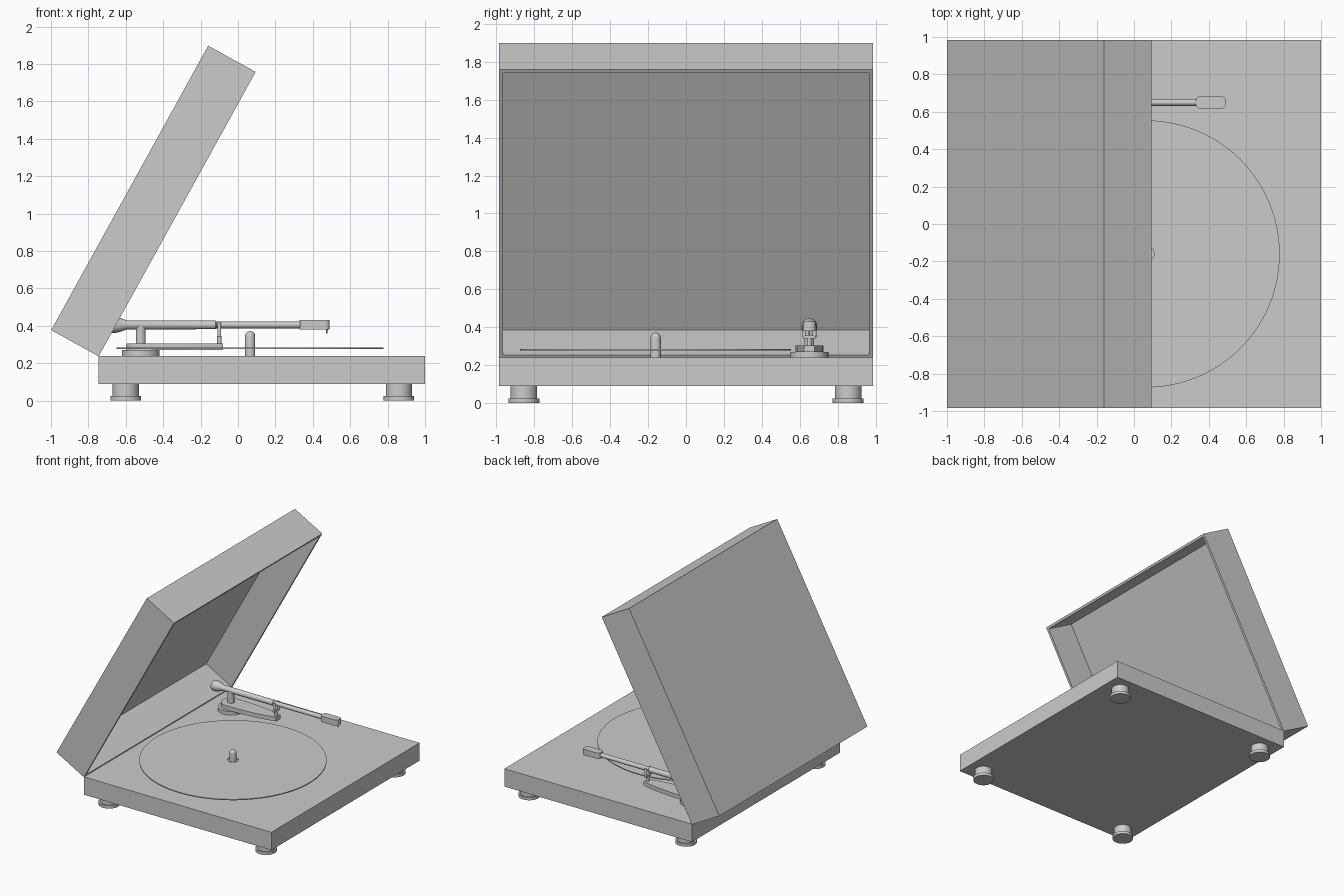
import bpy, bmesh, math
from mathutils import Vector, Matrix

if "Cube" in bpy.data.objects:
    bpy.data.objects.remove(bpy.data.objects["Cube"])


def finish(name, bm, smooth=False):
    bmesh.ops.recalc_face_normals(bm, faces=bm.faces)
    me = bpy.data.meshes.new(name)
    bm.to_mesh(me)
    bm.free()
    ob = bpy.data.objects.new(name, me)
    bpy.context.collection.objects.link(ob)
    if smooth:
        bpy.ops.object.select_all(action='DESELECT')
        ob.select_set(True)
        bpy.context.view_layer.objects.active = ob
        bpy.ops.object.shade_smooth_by_angle(angle=math.radians(35))
    return ob


def box(name, lo, hi, bevel=0):
    lo, hi = Vector(lo), Vector(hi)
    bm = bmesh.new()
    bmesh.ops.create_cube(bm, size=1, matrix=Matrix.Translation((lo + hi) / 2)
                          @ Matrix.Diagonal((*(hi - lo), 1)))
    if bevel:
        edges = [e for e in bm.edges if abs(e.verts[0].co.z - e.verts[1].co.z) > 1e-4]
        bmesh.ops.bevel(bm, geom=edges, offset=bevel, segments=5, profile=0.5, affect='EDGES')
    return finish(name, bm, bool(bevel))


def lathe(name, profile, loc, along_x=False, steps=32, closed=False):
    """Revolve (radius, height) points around z, or around x."""
    bm = bmesh.new()
    vs = [bm.verts.new((r, 0, z)) for r, z in profile]
    edges = [bm.edges.new(p) for p in zip(vs, vs[1:])]
    if closed:
        edges.append(bm.edges.new((vs[-1], vs[0])))
    bmesh.ops.spin(bm, geom=vs + edges, cent=(0, 0, 0), axis=(0, 0, 1),
                   angle=math.tau, steps=steps)
    bmesh.ops.remove_doubles(bm, verts=bm.verts, dist=1e-5)
    if along_x:
        bmesh.ops.rotate(bm, verts=bm.verts, matrix=Matrix.Rotation(math.pi / 2, 3, 'Y'))
    ob = finish(name, bm, True)
    ob.location = loc
    return ob


# Plinth and feet
box("plinth", (-0.745, -0.985, 0.09), (1, 0.985, 0.24))
for x, xn in ((-0.6, "rear"), (0.86, "front")):
    for y, yn in ((-0.855, "left"), (0.855, "right")):
        lathe(f"foot_{xn}_{yn}", [(0, 0), (0.082, 0), (0.082, 0.024), (0.07, 0.024),
                                  (0.07, 0.09), (0, 0.09)], (x, y, 0))

# Open lid: hollow tray hinged on the rear edge of the plinth
lid = box("lid", (0, -0.985, 0), (1.737, 0.985, 0.29))
bm = bmesh.new()
bm.from_mesh(lid.data)
bmesh.ops.delete(bm, geom=[f for f in bm.faces if f.normal.z < -0.9], context='FACES')
bm.to_mesh(lid.data)
bm.free()
shell = lid.modifiers.new("shell", 'SOLIDIFY')
shell.thickness = 0.02
shell.offset = -1
shell.use_even_offset = True
lid.rotation_euler = (0, math.radians(-61.1), 0)
lid.location = (-0.745, 0, 0.237)

# Record with centre hole, and spindle
lathe("record", [(0.042, -0.004), (0.714, -0.004), (0.714, 0.004), (0.042, 0.004)],
      (0.065, -0.16, 0.281), steps=96, closed=True)
dome = [(0.027 * math.cos(a), 0.345 + 0.027 * math.sin(a))
        for a in (i * math.pi / 12 for i in range(6))]
lathe("spindle", [(0, 0.24), (0.027, 0.24)] + dome + [(0, 0.372)], (0.065, -0.16, 0))

# Tonearm mount and pivot
AY = 0.65
lathe("tonearm_mount", [(0, 0.24), (0.1, 0.24), (0.1, 0.27), (0, 0.27)], (-0.52, AY, 0))
lathe("tonearm_pillar", [(0, 0.3), (0.026, 0.3), (0.026, 0.4), (0, 0.4)], (-0.52, AY, 0))

# Tapered support plate
side = [(-0.52 - 0.077 * math.sin(a), 0.074 * math.cos(a))
        for a in (i * math.pi / 16 for i in range(8))]
upper = [(-0.08, 0.028), (-0.16, 0.047), (-0.26, 0.062), (-0.38, 0.072)] + side
outline = upper + [(-0.597, 0)] + [(x, -y) for x, y in reversed(upper)]
bm = bmesh.new()
plate = bm.faces.new([bm.verts.new((x, AY + y, 0.27)) for x, y in outline])
ext = bmesh.ops.extrude_face_region(bm, geom=[plate], use_keep_orig=True)
bmesh.ops.translate(bm, vec=(0, 0, 0.035),
                    verts=[v for v in ext["geom"] if isinstance(v, bmesh.types.BMVert)])
finish("tonearm_plate", bm, True)

# Arm tube with flared counterweight, turned around the x axis
lathe("tonearm", [(0, -0.685), (0.036, -0.685), (0.042, -0.675), (0.042, -0.65),
                  (0.036, -0.625), (0.024, -0.595), (0.023, -0.12), (0.018, -0.115),
                  (0.018, 0.34), (0, 0.34)], (0, AY, 0.405), True)

# Headshell and stylus
box("headshell", (0.33, AY - 0.033, 0.381), (0.49, AY + 0.033, 0.43), 0.024)
lathe("stylus", [(0, 0.357), (0.003, 0.36), (0.006, 0.385), (0, 0.385)],
      (0.475, AY, 0), steps=12)

# Forked arm rest
lathe("rest_stem", [(0, 0.3), (0.012, 0.3), (0.012, 0.345), (0, 0.345)], (-0.1, AY, 0), steps=16)
box("rest_bar", (-0.11, AY - 0.034, 0.342), (-0.09, AY + 0.034, 0.358))
for s, n in ((-1, "left"), (1, "right")):
    lathe(f"rest_prong_{n}", [(0, 0.345), (0.01, 0.345), (0.01, 0.41), (0.006, 0.418), (0, 0.42)],
          (-0.1, AY + 0.027 * s, 0), steps=16)
